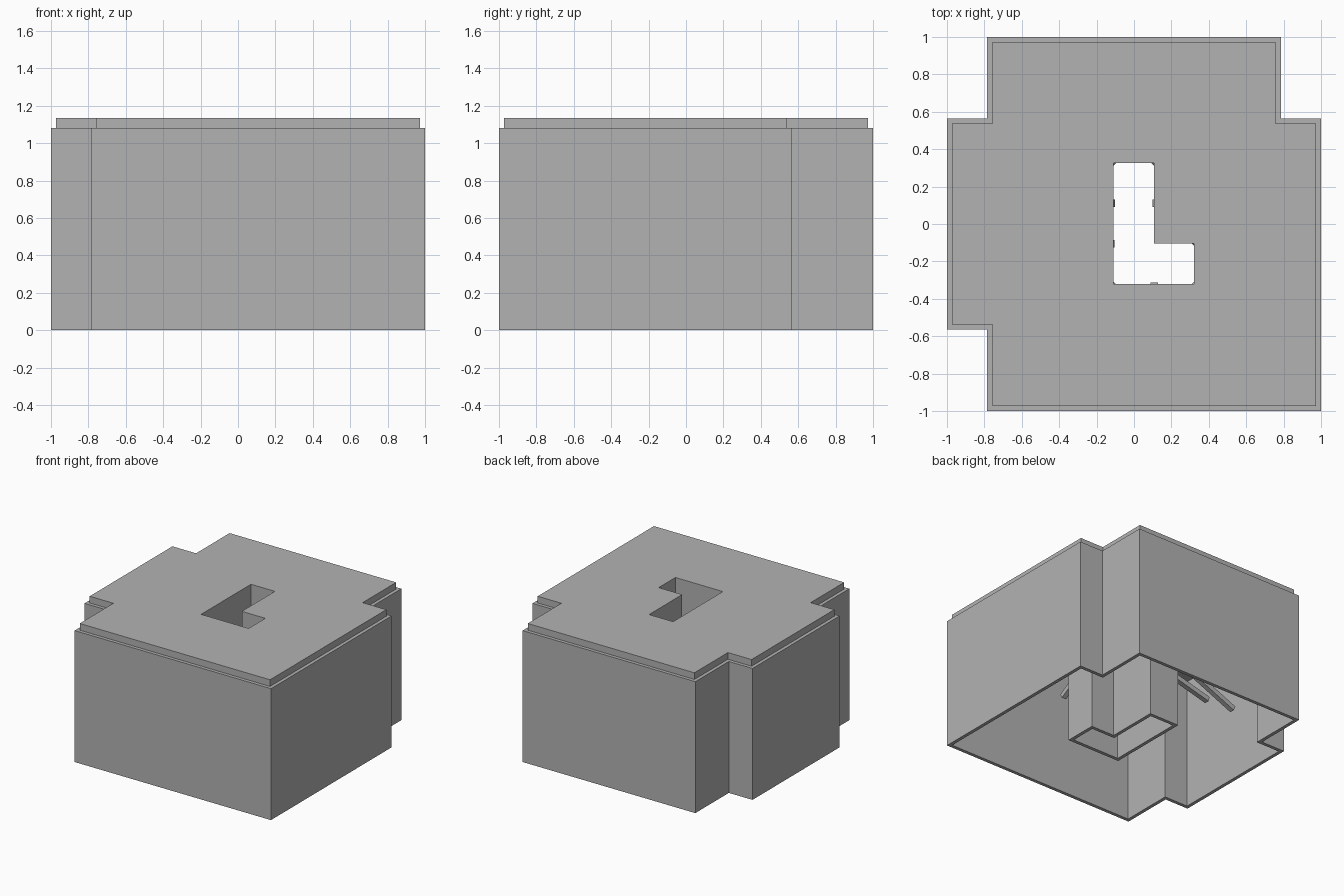
import bpy, bmesh
from mathutils import Vector, Matrix

cube = bpy.data.objects.get("Cube")
if cube:
    bpy.data.objects.remove(cube, do_unlink=True)

GREY = (0.45, 0.45, 0.45, 1)
grey = bpy.data.materials.new("plain_grey")
grey.use_nodes = True
grey.diffuse_color = GREY
grey.node_tree.nodes["Principled BSDF"].inputs["Base Color"].default_value = GREY

WALL = 0.028
WALL_TOP = 1.08
ROOF_TOP = 1.135


def add_object(name, bm):
    bmesh.ops.recalc_face_normals(bm, faces=bm.faces)
    mesh = bpy.data.meshes.new(name)
    bm.to_mesh(mesh)
    bm.free()
    mesh.materials.append(grey)
    obj = bpy.data.objects.new(name, mesh)
    bpy.context.collection.objects.link(obj)
    return obj


def offset(loop, d):
    """Move every side of a clockwise right-angled outline outward by d."""
    out = []
    for i, p in enumerate(loop):
        p = Vector(p)
        a = (p - Vector(loop[i - 1])).normalized()
        b = (Vector(loop[(i + 1) % len(loop)]) - p).normalized()
        out.append(p + d * (Vector((-a.y, a.x)) + Vector((-b.y, b.x))))
    return out


def holed_slab(name, outer, inner, z0, z1):
    """Extrude the area between two outlines."""
    bm = bmesh.new()
    for loop in (outer, inner):
        vs = [bm.verts.new((p[0], p[1], z0)) for p in loop]
        for i, v in enumerate(vs):
            bm.edges.new((vs[i - 1], v))
    bmesh.ops.triangle_fill(bm, edges=bm.edges[:], use_beauty=True, normal=(0, 0, 1))
    ext = bmesh.ops.extrude_face_region(bm, geom=bm.faces[:], use_keep_orig=True)
    top = [g for g in ext["geom"] if isinstance(g, bmesh.types.BMVert)]
    bmesh.ops.translate(bm, verts=top, vec=(0, 0, z1 - z0))
    return add_object(name, bm)


def strut(name, start, end, width=0.04):
    a, b = Vector(start), Vector(end)
    d = b - a
    bm = bmesh.new()
    m = (Matrix.Translation((a + b) / 2) @ d.to_track_quat('Z', 'Y').to_matrix().to_4x4()
         @ Matrix.Diagonal((width, width, d.length, 1)))
    bmesh.ops.create_cube(bm, size=1, matrix=m)
    return add_object(name, bm)


# Outlines, clockwise from above
footprint = [(-0.785, 1), (0.785, 1), (0.785, 0.565), (1, 0.565), (1, -1),
             (-0.785, -1), (-0.785, -0.565), (-1, -0.565), (-1, 0.565), (-0.785, 0.565)]
court = [(-0.11, 0.325), (0.108, 0.325), (0.108, -0.105), (0.322, -0.105),
         (0.322, -0.322), (-0.11, -0.322)]

# Outer walls, courtyard walls and roof
holed_slab("outer_walls", footprint, offset(footprint, -WALL), 0, WALL_TOP)
holed_slab("courtyard_walls", offset(court, WALL), court, 0, WALL_TOP)
holed_slab("roof", offset(footprint, -WALL), court, WALL_TOP, ROOF_TOP)

# Sloping struts: foot on the courtyard edge, outward direction, reach, end height
struts = [(-0.11, 0.11, -1, 0, 0.77, 0.52), (-0.11, -0.105, -1, 0, 0.7, 0.67),
          (0.108, 0.11, 1, 0, 0.45, 0.62), (0.108, -0.322, 0, -1, 0.38, 0.62),
          (-0.11, 0.325, -1, 1, 0.3, 0.62), (0.108, 0.325, 1, 1, 0.3, 0.62),
          (0.322, -0.105, 1, 1, 0.3, 0.62), (0.322, -0.322, 1, -1, 0.3, 0.62),
          (-0.11, -0.322, -1, -1, 0.3, 0.62)]
for i, (x, y, dx, dy, reach, z) in enumerate(struts):
    strut(f"strut_{i + 1}", (x, y, 0.85), (x + dx * reach, y + dy * reach, z))
